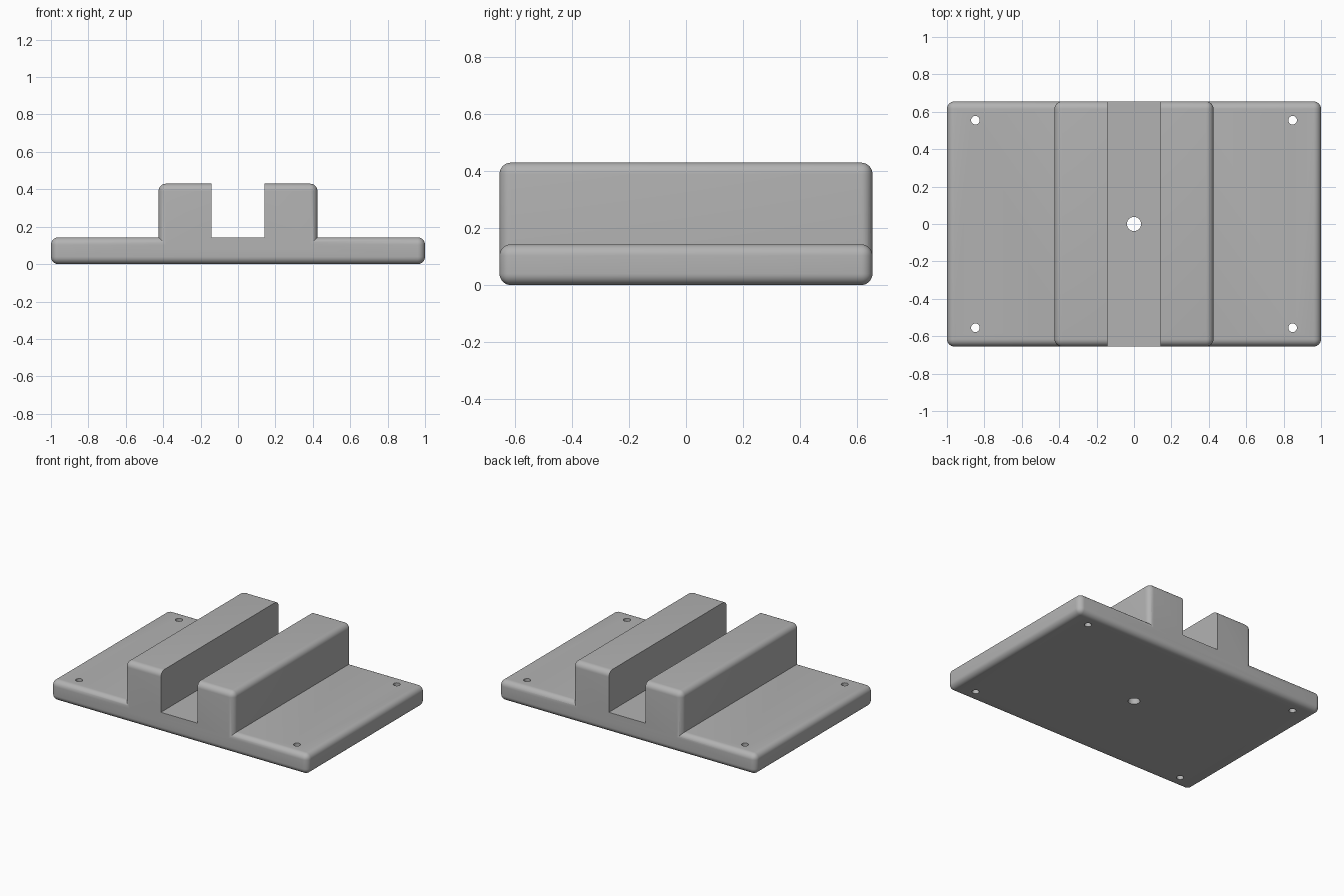
import bpy, bmesh, math
from mathutils import Matrix, Vector

default = bpy.data.objects.get("Cube")
if default:
    bpy.data.objects.remove(default, do_unlink=True)

DEPTH, BASE_TOP, BLOCK_TOP = 1.31, 0.143, 0.43
ROUND = 0.04

grey = bpy.data.materials.new("grey plastic")
grey.use_nodes = True
colour = (0.45, 0.45, 0.45, 1)
grey.diffuse_color = colour
grey.node_tree.nodes["Principled BSDF"].inputs["Base Color"].default_value = colour


def make_object(name, bm):
    mesh = bpy.data.meshes.new(name)
    bm.to_mesh(mesh)
    bm.free()
    obj = bpy.data.objects.new(name, mesh)
    bpy.context.collection.objects.link(obj)
    mesh.materials.append(grey)
    return obj


def box(name, width, depth, low, high, radius=0, flat_bottom=False):
    """Box centred on x and y, optionally with rounded edges."""
    bm = bmesh.new()
    size = Matrix.Diagonal((width, depth, high - low, 1))
    bmesh.ops.create_cube(bm, size=1, matrix=Matrix.Translation((0, 0, (low + high) / 2)) @ size)
    if radius:
        edges = [e for e in bm.edges
                 if not flat_bottom or max(v.co.z for v in e.verts) > low + 0.01]
        bmesh.ops.bevel(bm, geom=edges, offset=radius, segments=8, profile=0.5,
                        affect='EDGES', clamp_overlap=True)
    return make_object(name, bm)


def hole(x, y, radius):
    bm = bmesh.new()
    bmesh.ops.create_cone(bm, cap_ends=True, segments=32, radius1=radius, radius2=radius,
                          depth=1, matrix=Matrix.Translation((x, y, 0)))
    return make_object("hole_cutter", bm)


def combine(target, other, operation):
    """Apply a boolean and discard the helper."""
    mod = target.modifiers.new(operation.lower(), 'BOOLEAN')
    mod.operation, mod.solver, mod.object = operation, 'EXACT', other
    bpy.context.view_layer.objects.active = target
    bpy.ops.object.modifier_apply(modifier=mod.name)
    bpy.data.objects.remove(other, do_unlink=True)


# Rounded plate with the raised block fused to it
mount = box("slotted_mount", 2, DEPTH, 0, BASE_TOP, ROUND)
block = box("raised_block", 0.85, DEPTH, BASE_TOP / 2, BLOCK_TOP, ROUND, flat_bottom=True)
combine(mount, block, 'UNION')

# Straight slot splitting the block into two rails
combine(mount, box("slot_cutter", 0.284, 2, BASE_TOP, 1), 'DIFFERENCE')

# Centre hole and four corner screw holes
combine(mount, hole(0, 0, 0.038), 'DIFFERENCE')
for x in (-0.848, 0.848):
    for y in (-0.555, 0.555):
        combine(mount, hole(x, y, 0.023), 'DIFFERENCE')

# Smooth roundings, crisp cut edges
bpy.ops.object.select_all(action='DESELECT')
mount.select_set(True)
bpy.context.view_layer.objects.active = mount
bpy.ops.object.shade_smooth_by_angle(angle=math.radians(30))
